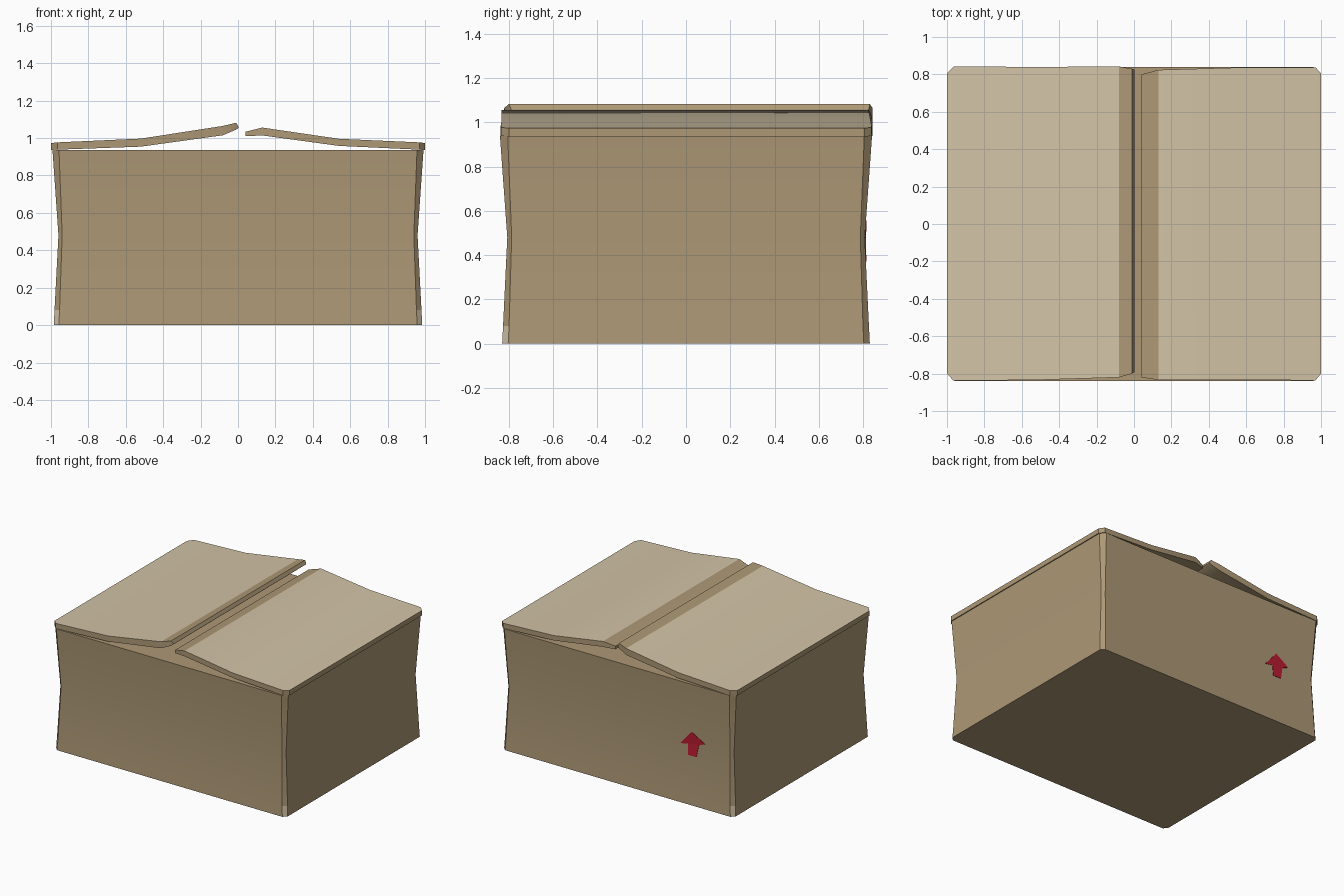
import bpy, bmesh

if "Cube" in bpy.data.objects:
    bpy.data.objects.remove(bpy.data.objects["Cube"])


def material(name, rgb):
    m = bpy.data.materials.new(name)
    m.diffuse_color = (*rgb, 1)
    m.use_nodes = True
    m.node_tree.nodes["Principled BSDF"].inputs["Base Color"].default_value = m.diffuse_color
    return m


TAN = material("cardboard tan", (0.42, 0.315, 0.18))
PALE = material("pale cardboard", (0.65, 0.55, 0.385))
RED = material("arrow red", (0.50, 0.012, 0.03))


def finish(name, bm, mats, smooth=True):
    bmesh.ops.recalc_face_normals(bm, faces=bm.faces)
    me = bpy.data.meshes.new(name)
    bm.to_mesh(me)
    bm.free()
    ob = bpy.data.objects.new(name, me)
    bpy.context.collection.objects.link(ob)
    for m in mats:
        me.materials.append(m)
    if smooth:
        bpy.ops.object.select_all(action='DESELECT')
        ob.select_set(True)
        bpy.context.view_layer.objects.active = ob
        bpy.ops.object.shade_smooth_by_angle(angle=0.5)
    return ob


def loft(rings):
    bm = bmesh.new()
    vs = [[bm.verts.new(p) for p in r] for r in rings]
    n = len(vs[0])
    for a, b in zip(vs, vs[1:]):
        for i in range(n):
            j = (i + 1) % n
            bm.faces.new((a[i], a[j], b[j], b[i]))
    bm.faces.new(vs[0])
    bm.faces.new(vs[-1])
    bm.normal_update()
    return bm


# box body: chamfered rectangle, pinched at mid height
def ring(z, x, y, c):
    return [(x, -y + c, z), (x, y - c, z), (x - c, y, z), (-x + c, y, z),
            (-x, y - c, z), (-x, -y + c, z), (-x + c, -y, z), (x - c, -y, z)]


bm = loft([ring(0, 0.985, 0.83, 0.027), ring(0.08, 0.981, 0.826, 0.027),
           ring(0.48, 0.96, 0.807, 0.02), ring(0.937, 0.992, 0.84, 0.035)])
bmesh.ops.recalc_face_normals(bm, faces=bm.faces)
# worn pale feet on three of the corners
for f in bm.faces:
    n, c = f.normal, f.calc_center_median()
    if c.z < 0.07 and abs(n.x) > 0.4 and abs(n.y) > 0.4 and not (c.x > 0 and c.y > 0):
        f.material_index = 1
finish("box_body", bm, [TAN, PALE])


# bent lid flaps: rows of (x, top z, bottom z, front y, back y)
def flap(name, rows, band_x):
    bm = loft([[(x, f, t), (x, b, t), (x, b, u), (x, f, u)] for x, t, u, f, b in rows])
    bmesh.ops.recalc_face_normals(bm, faces=bm.faces)
    for f in bm.faces:
        c = f.calc_center_median()
        # pale printed top, bare tan strip along the free edge
        if f.normal.z > 0.7 and abs(c.x) > abs(band_x):
            f.material_index = 1
    finish(name, bm, [TAN, PALE])


flap("left_flap", [
    (-1.0, 0.973, 0.935, -0.80, 0.805), (-0.965, 0.977, 0.938, -0.838, 0.842),
    (-0.52, 0.997, 0.954, -0.834, 0.840), (-0.08, 1.065, 1.015, -0.82, 0.842),
    (-0.01, 1.082, 1.045, -0.80, 0.83), (0.003, 1.06, 1.055, -0.79, 0.825)], -0.08)
flap("right_flap", [
    (1.0, 0.973, 0.935, -0.80, 0.805), (0.97, 0.977, 0.938, -0.836, 0.838),
    (0.54, 0.996, 0.958, -0.834, 0.836), (0.13, 1.056, 1.014, -0.834, 0.824),
    (0.04, 1.034, 1.01, -0.82, 0.80)], 0.13)


# tilted red arrow on the back wall
def wall_y(z):
    return 0.807 + (abs(z - 0.48) * (0.072 if z > 0.48 else 0.048)) + 0.003


bm = bmesh.new()
outline = [(-0.616, 0.557), (-0.52, 0.443), (-0.586, 0.456), (-0.59, 0.371),
           (-0.659, 0.373), (-0.676, 0.467), (-0.728, 0.488)]
v = [bm.verts.new((x, wall_y(z), z)) for x, z in outline]
head = bm.faces.new((v[0], v[1], v[2], v[5], v[6]))
stem = bm.faces.new((v[2], v[3], v[4], v[5]))
bm.normal_update()
if head.normal.y < 0:
    bmesh.ops.reverse_faces(bm, faces=bm.faces)
ext = bmesh.ops.solidify(bm, geom=bm.faces[:], thickness=0.004)
finish("up_arrow", bm, [RED], smooth=False)
